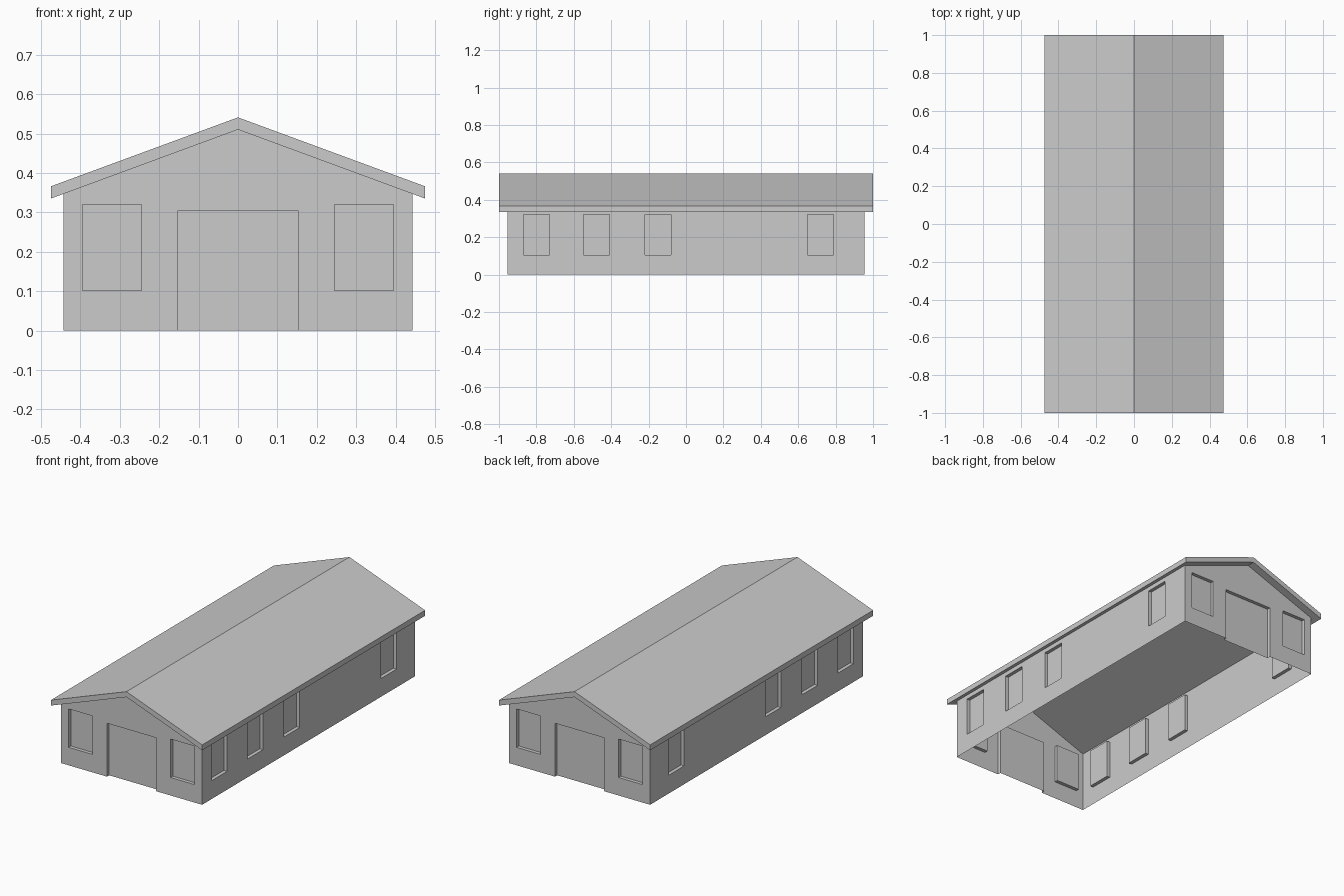
import bpy, bmesh
from mathutils import Matrix, Vector

if "Cube" in bpy.data.objects:
    bpy.data.objects.remove(bpy.data.objects["Cube"])

HALF_W, HALF_L = 0.443, 0.955      # wall half sizes
ROOF_W, ROOF_L = 0.475, 1.0        # roof half sizes
APEX, THICK = 0.51, 0.031          # underside ridge height, roof thickness
SLOPE = 0.175 / 0.475
DEPTH = 0.02                       # recess depth of windows and doors


def make_object(name, bm):
    mesh = bpy.data.meshes.new(name)
    bm.to_mesh(mesh)
    bm.free()
    obj = bpy.data.objects.new(name, mesh)
    bpy.context.collection.objects.link(obj)
    return obj


def prism(name, profile, half_len):
    """Extrude an (x, z) profile along y."""
    bm = bmesh.new()
    face = bm.faces.new([bm.verts.new((x, -half_len, z)) for x, z in profile])
    ext = bmesh.ops.extrude_face_region(bm, geom=[face])
    moved = [v for v in ext["geom"] if isinstance(v, bmesh.types.BMVert)]
    bmesh.ops.translate(bm, verts=moved, vec=(0, 2 * half_len, 0))
    bmesh.ops.recalc_face_normals(bm, faces=bm.faces)
    return make_object(name, bm)


def add_box(bm, lo, hi):
    lo, hi = Vector(lo), Vector(hi)
    mat = Matrix.Translation((lo + hi) / 2) @ Matrix.Diagonal((*(hi - lo), 1))
    bmesh.ops.create_cube(bm, size=1, matrix=mat)


def under(x):
    return APEX - SLOPE * abs(x)


# Roof: folded slab with overhanging eaves
r = ROOF_W
prism("roof", [(-r, under(r)), (0, APEX), (r, under(r)),
               (r, under(r) + THICK), (0, APEX + THICK), (-r, under(r) + THICK)], ROOF_L)

# Walls: gabled block
w = HALF_W
walls = prism("walls", [(-w, 0), (w, 0), (w, under(w)), (0, APEX), (-w, under(w))], HALF_L)

# Recess cutters for end doors, end windows and side windows
bm = bmesh.new()
for s in (-1, 1):
    y0, y1 = sorted((s * (HALF_L - DEPTH), s * (HALF_L + 0.1)))
    for x0, x1, z0, z1 in ((-0.154, 0.154, -0.1, 0.303),
                           (-0.395, -0.245, 0.102, 0.32),
                           (0.245, 0.395, 0.102, 0.32)):
        add_box(bm, (x0, y0, z0), (x1, y1, z1))
    x0, x1 = sorted((s * (HALF_W - DEPTH), s * (HALF_W + 0.1)))
    for yc in (-0.8, -0.478, -0.149, 0.719):
        add_box(bm, (x0, yc - 0.07, 0.104), (x1, yc + 0.07, 0.322))
cutter = make_object("recess_cutter", bm)
cutter.hide_render = True

mod = walls.modifiers.new("recesses", "BOOLEAN")
mod.operation = "DIFFERENCE"
mod.solver = "EXACT"
mod.object = cutter
bpy.context.view_layer.update()
cut_mesh = bpy.data.meshes.new_from_object(
    walls.evaluated_get(bpy.context.evaluated_depsgraph_get()))
walls.modifiers.clear()
walls.data = cut_mesh
bpy.data.objects.remove(cutter)

# Open the shell: drop the floor and the sloped caps hidden by the roof
bm = bmesh.new()
bm.from_mesh(cut_mesh)
bm.normal_update()
drop = [f for f in bm.faces
        if (f.normal.z < -0.9 and f.calc_center_median().z < 0.01)
        or 0.5 < f.normal.z < 0.98]
bmesh.ops.delete(bm, geom=drop, context="FACES")
bm.to_mesh(cut_mesh)
bm.free()
